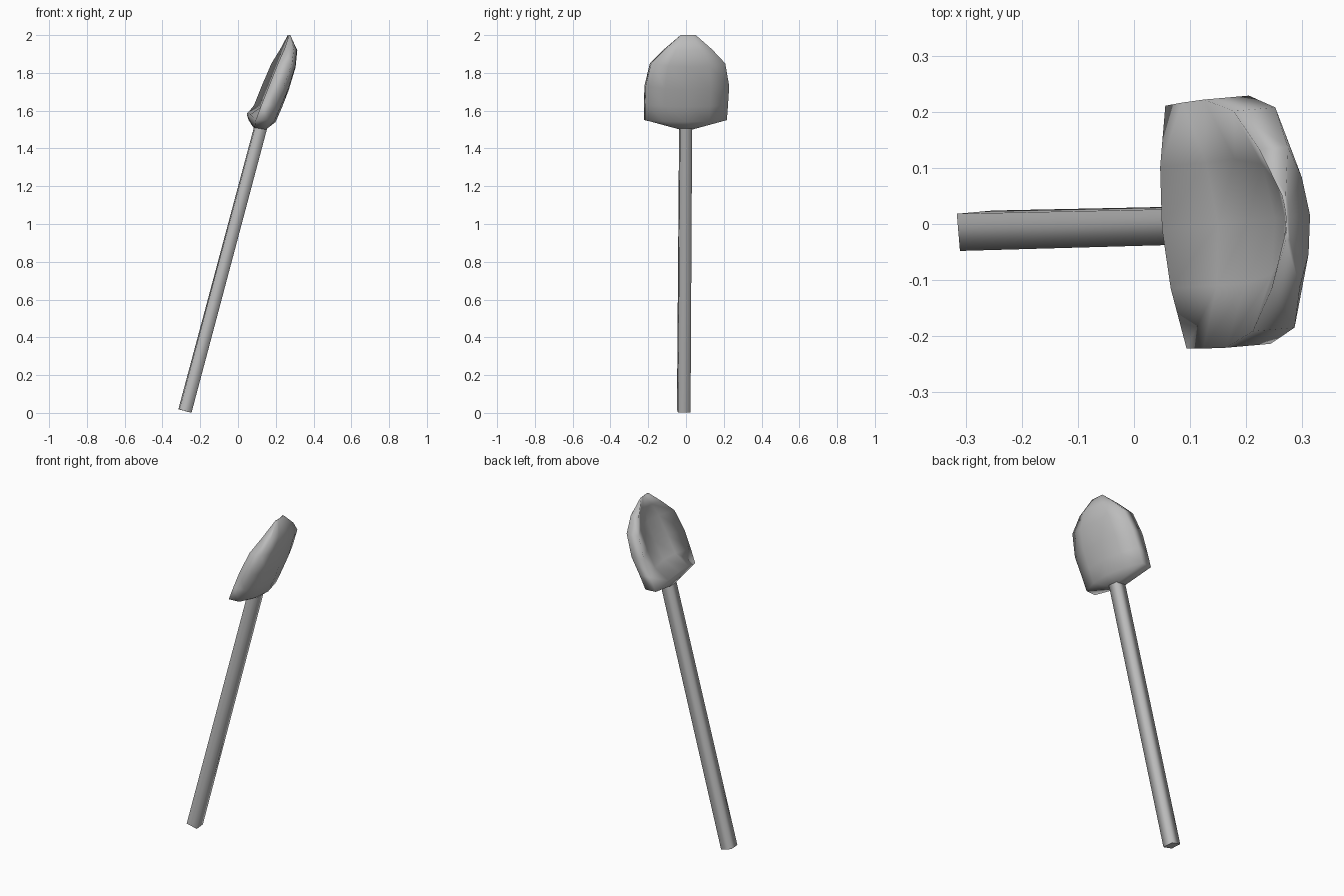
import bpy, bmesh, math
from mathutils import Vector, Matrix

cube = bpy.data.objects.get("Cube")
if cube:
    bpy.data.objects.remove(cube)

TURN = math.radians(5)

# One plain grey for the whole tool
grey = bpy.data.materials.new("plain grey")
grey.use_nodes = True
grey.diffuse_color = (0.5, 0.5, 0.5, 1)
grey.node_tree.nodes["Principled BSDF"].inputs["Base Color"].default_value = grey.diffuse_color


def finish(name, bm):
    bmesh.ops.recalc_face_normals(bm, faces=bm.faces)
    mesh = bpy.data.meshes.new(name)
    bm.to_mesh(mesh)
    bm.free()
    mesh.materials.append(grey)
    bpy.context.collection.objects.link(bpy.data.objects.new(name, mesh))


# Handle: a slim four-sided shaft leaning towards +x, with flat ends
bottom, top = Vector((-0.281, -0.012, 0.010)), Vector((0.125, -0.002, 1.53))
axis = top - bottom
bm = bmesh.new()
bmesh.ops.create_cone(bm, cap_ends=True, segments=4, radius1=0.047,
                      radius2=0.045, depth=axis.length)
bm.normal_update()
for f in bm.faces:
    f.smooth = abs(f.normal.z) < 0.5
    if not f.smooth:
        for e in f.edges:
            e.smooth = False
spin = Matrix.Rotation(math.pi / 4 + TURN, 4, 'Z')
lean = Vector((0, 0, 1)).rotation_difference(axis).to_matrix().to_4x4()
place = Matrix.Translation((bottom + top) / 2)
bmesh.ops.transform(bm, matrix=place @ lean @ spin, verts=bm.verts)
finish("handle", bm)


# Blade: rings around a scooped solid, each with a dished front and rounded back
def ring(bm, rim, dish, side, back, width, z_edge, z_dish, z_back):
    pts = []
    for v in (-1, -0.5, 0, 0.5, 1):
        k = 1 - v * v
        pts.append((rim + (dish - rim) * k, v * width, z_edge + (z_dish - z_edge) * k))
    for v in (1, 0.55, 0, -0.55, -1):
        k = 1 - v * v
        pts.append((side + (back - side) * k, v * width,
                    z_edge + (z_back - z_edge) * k))
    return [bm.verts.new(p) for p in pts]


bm = bmesh.new()
rows = [  # rim, dish, side, back, half width, edge / dish / back heights
    (0.075, 0.050, 0.140, 0.200, 0.217, 1.55, 1.59, 1.54),
    (0.105, 0.150, 0.175, 0.235, 0.220, 1.63, 1.64, 1.62),
    (0.145, 0.205, 0.225, 0.270, 0.222, 1.73, 1.74, 1.71),
    (0.195, 0.252, 0.270, 0.306, 0.197, 1.85, 1.85, 1.83),
    (0.235, 0.270, 0.286, 0.315, 0.125, 1.925, 1.925, 1.92),
    (0.268, 0.272, 0.275, 0.278, 0.040, 2.0, 2.0, 1.995),
]
rings = [ring(bm, *r) for r in rows]
for a, b in zip(rings, rings[1:]):
    for i in range(len(a)):
        j = (i + 1) % len(a)
        bm.faces.new((a[i], a[j], b[j], b[i]))
bm.faces.new(rings[-1])

# Underside of the blade narrows to a small square collar around the shaft
collar = [bm.verts.new(p) for p in
          ((0.085, -0.032, 1.51), (0.085, 0.032, 1.51),
           (0.145, 0.032, 1.50), (0.145, -0.032, 1.50))]
c0, c1, c2, c3 = collar
base = rings[0]
fans = [(c0, (0, 1, 2)), (c1, (2, 3, 4)), (c2, (5, 6, 7)), (c3, (7, 8, 9))]
for c, ids in fans:
    for i, j in zip(ids, ids[1:]):
        bm.faces.new((base[j], base[i], c))
bm.faces.new((base[2], c0, c1))
bm.faces.new((base[7], c2, c3))
bm.faces.new((base[4], c1, c2, base[5]))
bm.faces.new((base[9], c3, c0, base[0]))
bm.faces.new(collar)
for f in bm.faces:
    f.smooth = True
turn = Matrix.Translation((0, -0.012, 0)) @ Matrix.Rotation(TURN, 4, 'Z')
bmesh.ops.transform(bm, matrix=turn, verts=bm.verts)
finish("blade", bm)
